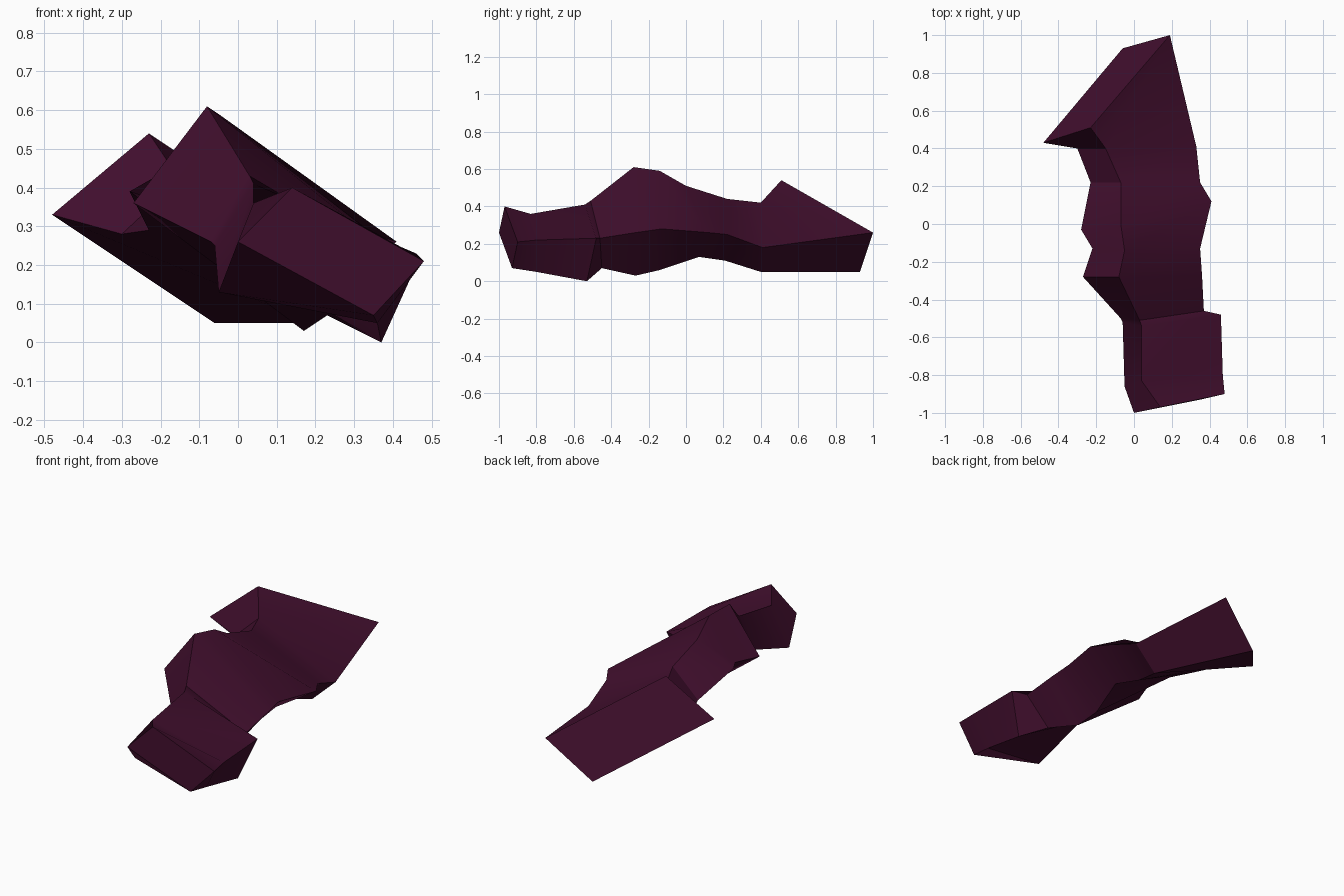
import bpy
import bmesh
import math
from mathutils import Vector

# Remove the default object only
default_cube = bpy.data.objects.get("Cube")
if default_cube:
    bpy.data.objects.remove(default_cube, do_unlink=True)


def make_material(name, colour):
    """One flat colour for both the viewport and a render."""
    material = bpy.data.materials.new(name)
    material.use_nodes = True
    material.diffuse_color = colour
    shader = next(n for n in material.node_tree.nodes if n.type == "BSDF_PRINCIPLED")
    shader.inputs["Base Color"].default_value = colour
    shader.inputs["Roughness"].default_value = 0.8
    return material


# Four long edges of the shard, each running from the front to the back
top_ridge = [
    (.14, -.97, .4), (.04, -.83, .36), (.04, -.54, .41), (.03, -.51, .43),
    (-.08, -.28, .61), (-.05, -.14, .59), (-.07, 0, .51), (-.07, .22, .44),
    (-.15, .4, .42), (-.23, .51, .54),
]
left_edge = [
    (.48, -.9, .21), (.47, -.8, .22), (.46, -.48, .23), (.37, -.46, .23),
    (.36, -.27, .26), (.35, -.13, .28), (.41, .12, .26), (.35, .22, .25),
    (.33, .41, .18), (.19, 1, .26),
]
keel = [
    (.35, -.93, .07), (.36, -.8, .05), (.37, -.53, 0), (.23, -.45, .07),
    (.17, -.27, .03), (.15, -.14, .06), (.19, .07, .13), (.14, .21, .11),
    (.19, .4, .05), (-.06, .93, .05),
]
right_edge = [
    (0, -1, .26), (-.05, -.86, .13), (-.06, -.52, .25), (-.07, -.5, .26),
    (-.27, -.28, .36), (-.22, -.13, .37), (-.28, -.03, .39), (-.23, .22, .29),
    (-.3, .4, .28), (-.48, .43, .33),
]


def loft_rails(name, rails, material):
    """Skin a closed loft across matching points of the rails and cap its ends."""
    bm = bmesh.new()
    sections = [[bm.verts.new(Vector(point)) for point in ring] for ring in zip(*rails)]
    count = len(rails)
    for ring, following in zip(sections, sections[1:]):
        for i in range(count):
            j = (i + 1) % count
            bm.faces.new((ring[i], ring[j], following[j], following[i]))
    bm.faces.new(sections[0])
    bm.faces.new(reversed(sections[-1]))
    bmesh.ops.recalc_face_normals(bm, faces=bm.faces)
    mesh = bpy.data.meshes.new(name)
    bm.to_mesh(mesh)
    bm.free()
    mesh.materials.append(material)
    shard = bpy.data.objects.new(name, mesh)
    bpy.context.collection.objects.link(shard)
    return shard


# Faceted shard body
plum = make_material("dark_plum", (0.052, 0.0045, 0.026, 1))
body = loft_rails("shard_body", (top_ridge, left_edge, keel, right_edge), plum)

# Soft shading along the body, crisp long edges and ends
bpy.ops.object.select_all(action="DESELECT")
body.select_set(True)
bpy.context.view_layer.objects.active = body
bpy.ops.object.shade_smooth_by_angle(angle=math.radians(30))
